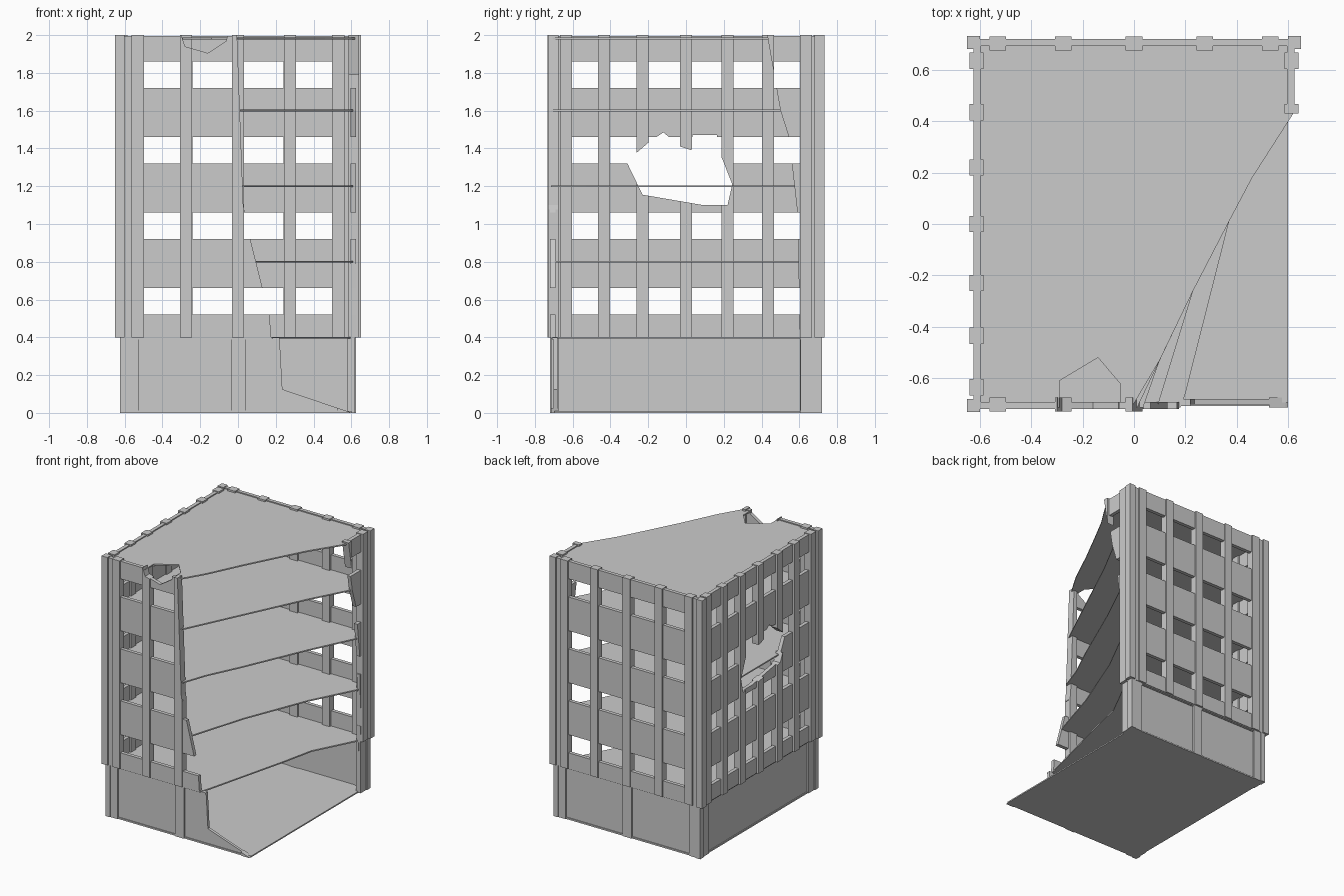
import bpy, bmesh
from mathutils import Vector

if "Cube" in bpy.data.objects:
    bpy.data.objects.remove(bpy.data.objects["Cube"])


def place(axis, u, v, w):
    # (u, v) is the drawn profile, w runs along the extrusion axis
    return {'x': (w, u, v), 'y': (u, w, v), 'z': (u, v, w)}[axis]


def prisms(name, profiles, axis, a, b):
    """One mesh holding several separate extruded profiles."""
    bm = bmesh.new()
    for pts in profiles:
        lo = [bm.verts.new(place(axis, u, v, a)) for u, v in pts]
        hi = [bm.verts.new(place(axis, u, v, b)) for u, v in pts]
        bm.faces.new(lo)
        bm.faces.new(hi)
        for i in range(len(pts)):
            j = (i + 1) % len(pts)
            bm.faces.new((lo[i], lo[j], hi[j], hi[i]))
    bmesh.ops.recalc_face_normals(bm, faces=bm.faces)
    me = bpy.data.meshes.new(name)
    bm.to_mesh(me)
    bm.free()
    ob = bpy.data.objects.new(name, me)
    bpy.context.collection.objects.link(ob)
    return ob


def rect(u0, u1, v0, v1):
    return [(u0, v0), (u1, v0), (u1, v1), (u0, v1)]


def cut(ob, cutters):
    for c in cutters:
        m = ob.modifiers.new("cut", 'BOOLEAN')
        m.operation, m.solver, m.object = 'DIFFERENCE', 'EXACT', c
    bpy.context.view_layer.update()
    ev = ob.evaluated_get(bpy.context.evaluated_depsgraph_get())
    me = bpy.data.meshes.new_from_object(ev)
    ob.modifiers.clear()
    ob.data = me


# Damage cutters: torn front corner, parapet notch, blasted left wall, roof bite
front_break = prisms("front_break_cutter", [[
    (-0.005, 2.1), (-0.005, 2.0), (0.028, 1.1), (0.065, 0.92), (0.13, 0.66), (0.167, 0.52),
    (0.175, 0.4), (0.22, 0.399), (0.235, 0.125), (0.59, 0.005), (0.8, -0.1),
    (0.8, 2.1)]], 'y', -0.85, -0.6)
notch = prisms("notch_cutter", [[
    (-0.31, 2.1), (-0.3, 2.0), (-0.28, 1.94), (-0.16, 1.905), (-0.06, 1.97),
    (-0.055, 2.1)]], 'y', -0.85, -0.6)
right_break = prisms("right_break_cutter", [[
    (0.41, 2.1), (0.43, 2.0), (0.5, 1.6), (0.545, 1.46), (0.59, 1.06), (0.603, 0.4),
    (0.605, -0.1), (-0.8, -0.1), (-0.8, 2.1)]], 'x', 0.5, 0.8)
left_hole = prisms("left_hole_cutter", [[
    (-0.31, 1.32), (-0.23, 1.155), (0.09, 1.1), (0.22, 1.1), (0.245, 1.21),
    (0.19, 1.35), (0.17, 1.355), (0.165, 1.47), (0.035, 1.47), (0.03, 1.39), (-0.03, 1.41),
    (-0.12, 1.485), (-0.2, 1.43), (-0.27, 1.37)]], 'x', -0.8, -0.5)
roof_bite = prisms("roof_bite_cutter", [[
    (-0.29, -0.8), (-0.29, -0.61), (-0.14, -0.52), (-0.055, -0.62), (-0.055, -0.8)]],
    'z', 1.9, 2.1)
cutters = [front_break, notch, right_break, left_hole, roof_bite]

# Bay layout: pilaster centres, half width, wall plane
LONG = dict(cs=[-0.635, -0.435, -0.23, 0, 0.22, 0.435, 0.635], h=0.032,
            half=0.695, plane=0.61, out=0.641, inn=0.585)
SHORT = dict(cs=[-0.53, -0.275, 0, 0.275, 0.53], h=0.033,
             half=0.615, plane=0.706, out=0.73, inn=0.675)
sides = [("front", 'y', -1, SHORT, [front_break, notch]), ("back", 'y', 1, SHORT, []),
         ("left", 'x', -1, LONG, [left_hole]), ("right", 'x', 1, LONG, [right_break])]

for name, ax, s, L, damage in sides:
    cs, h, p = L["cs"], L["h"], L["plane"]
    # Upper wall with window grid
    wall = prisms(name + "_upper_wall", [rect(-L["half"], L["half"], 0.4, 1.995)],
                  ax, s * (p - 0.014), s * (p + 0.014))
    wins = [rect(a + h, b - h, z, z + 0.14) for a, b in zip(cs, cs[1:])
            for z in (0.52, 0.92, 1.32, 1.72)]
    win = prisms(name + "_window_cutter", wins, ax, s * (p - 0.1), s * (p + 0.1))
    cut(wall, [win] + damage)
    cutters.append(win)
    # Full-height pilasters
    pil = prisms(name + "_pilasters", [rect(c - h * 0.99, c + h * 0.99, 0.4, 2.0) for c in cs],
                 ax, s * L["inn"], s * L["out"])
    cut(pil, damage)
    # Ground storey wall, piers and base trim
    g = prisms(name + "_ground_wall", [rect(-L["half"] + 0.01, L["half"] - 0.01, 0, 0.4)],
               ax, s * (p - 0.025), s * (p - 0.004))
    cut(g, damage)
    e = L["half"] - 0.015
    spans = [(-e, 0.075 - e), (e - 0.075, e)]
    if ax == 'y':
        spans.append((-0.036, 0.04))
    piers = prisms(name + "_ground_piers", [rect(a, b, 0, 0.4) for a, b in spans],
                   ax, s * (p - 0.03), s * (p + 0.009))
    cut(piers, damage)
    trims = prisms(name + "_ground_trim", [rect(-e, e, 0, 0.012), rect(-e, e, 0.388, 0.4)],
                   ax, s * (p - 0.02), s * (p + 0.003))
    cut(trims, damage)

# Corner posts (the front right one is torn away)
for name, sx, sy in (("front_left", -1, -1), ("back_left", -1, 1), ("back_right", 1, 1)):
    for part, x0, x1, y0, y1, z0, z1 in (("upper", 0.6, 0.65, 0.68, 0.732, 0.4, 2.0),
                                         ("ground", 0.585, 0.625, 0.675, 0.72, 0, 0.4)):
        prisms(name + "_" + part + "_post",
               [rect(sx * x0, sx * x1, sy * y0, sy * y1)], 'z', z0, z1)

# Broken floor slabs: front-to-right torn edge for each level
edges = {
    "floor_1": (0.398, [(0.18, -0.715), (0.2, -0.66), (0.37, 0.01), (0.43, 0.28), (0.61, 0.63)]),
    "floor_2": (0.8, [(0.09, -0.715), (0.23, -0.26), (0.43, 0.24), (0.61, 0.59)]),
    "floor_3": (1.2, [(0.035, -0.715), (0.1, -0.53), (0.22, -0.28), (0.44, 0.22), (0.61, 0.57)]),
    "floor_4": (1.6, [(0.012, -0.715), (0.22, -0.28), (0.45, 0.2), (0.61, 0.5)]),
    "roof": (1.982, [(-0.01, -0.715), (0.1, -0.53), (0.23, -0.26), (0.37, 0.01),
                     (0.46, 0.18), (0.62, 0.43)]),
}
for name, (z, edge) in edges.items():
    outline = [(-0.612, -0.715)] + edge + [(edge[-1][0], 0.715), (-0.612, 0.715)]
    slab = prisms(name + "_slab", [outline], 'z', z - 0.005, z + 0.005)
    if name == "roof":
        cut(slab, [roof_bite])

# Ground slab
prisms("ground_slab", [rect(-0.61, 0.6, -0.695, 0.71)], 'z', 0, 0.01)

for c in cutters:
    bpy.data.objects.remove(c)
